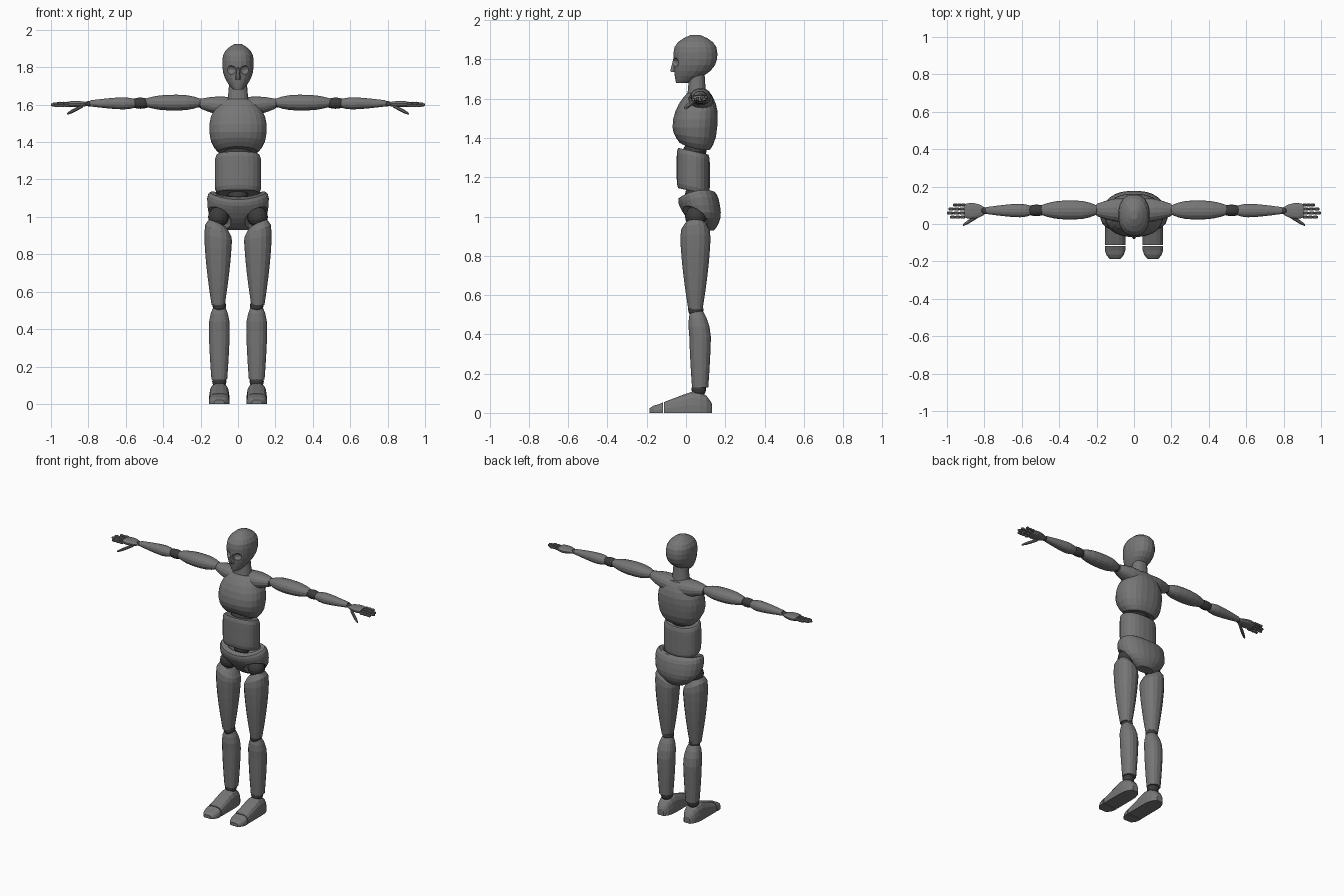
import bpy
import bmesh
from math import cos, sin, pi
from mathutils import Vector

cube = bpy.data.objects.get("Cube")
if cube:
    bpy.data.objects.remove(cube, do_unlink=True)


def material(name, value):
    mat = bpy.data.materials.new(name)
    mat.use_nodes = True
    colour = (value, value, value, 1)
    mat.diffuse_color = colour
    mat.node_tree.nodes["Principled BSDF"].inputs["Base Color"].default_value = colour
    return mat


BODY = material("body grey", 0.18)
JOINT = material("joint dark grey", 0.045)
SIDES = (("left_", 1), ("right_", -1))


def finish(bm, name, mat):
    bmesh.ops.recalc_face_normals(bm, faces=bm.faces[:])
    mesh = bpy.data.meshes.new(name)
    bm.to_mesh(mesh)
    bm.free()
    mesh.materials.append(mat)
    obj = bpy.data.objects.new(name, mesh)
    bpy.context.collection.objects.link(obj)
    return obj


def power(value, exponent):
    return abs(value) ** exponent * (1 if value >= 0 else -1)


def swell(t, peak, ends, sharp):
    """Relative girth: full at the peak, easing down to each end."""
    if t >= peak:
        return 1 - (1 - ends[1]) * ((t - peak) / max(1 - peak, 0.001)) ** sharp[1]
    return 1 - (1 - ends[0]) * ((peak - t) / peak) ** sharp[0]


def oval(name, axis, span, centre, radii, ends, peak=0.5, sharp=(2.4, 2.4),
         rings=9, sides=16, square=0.9, bend=None, mirror=1):
    """Turned part along an axis; centre and radii follow the other two axes."""
    bm = bmesh.new()
    loops = []
    for ring in range(rings + 1):
        t = (1 - cos(pi * ring / rings)) / 2
        along = span[0] + (span[1] - span[0]) * t
        girth = swell(t, peak, ends, sharp)
        loop = []
        for i in range(sides):
            angle = 2 * pi * (i + 0.5) / sides
            a = centre[0] + radii[0] * girth * power(cos(angle), square)
            b = centre[1] + radii[1] * girth * power(sin(angle), square)
            point = Vector({"x": (along, a, b), "y": (a, along, b), "z": (a, b, along)}[axis])
            if bend:
                bend(point)
            point.x *= mirror
            loop.append(bm.verts.new(point))
        loops.append(loop)
    for low, high in zip(loops, loops[1:]):
        for i in range(sides):
            j = (i + 1) % sides
            bm.faces.new((low[i], low[j], high[j], high[i]))
    bm.faces.new(loops[0])
    bm.faces.new(loops[-1])
    return finish(bm, name, BODY)


def pair(name, *args, **options):
    for side, sign in SIDES:
        oval(side + name, *args, mirror=sign, **options)


def ball(name, centre, radii, mat=JOINT):
    bm = bmesh.new()
    bmesh.ops.create_uvsphere(bm, u_segments=16, v_segments=10, radius=1)
    for v in bm.verts:
        v.co = Vector([c + r * k for c, r, k in zip(centre, radii, v.co)])
    return finish(bm, name, mat)


def carve(target, centre, radii, signs):
    """Cut round sockets, mirrored where there are two signs."""
    for sign in signs:
        cutter = ball("socket_cutter", (centre[0] * sign, *centre[1:]), radii, BODY)
        cutter.hide_render = True
        mod = target.modifiers.new("socket", "BOOLEAN")
        mod.object = cutter
        mod.solver = "EXACT"
        bpy.context.view_layer.objects.active = target
        bpy.ops.object.modifier_apply(modifier=mod.name)
        bpy.data.objects.remove(cutter, do_unlink=True)


def ramp(value, start, length):
    return min(1, max(0, (value - start) / length))


# Head: the jaw slides forward under the skull
def jaw_bend(p):
    p.y -= 0.065 * ramp(-p.z, -1.82, 0.14) ** 2.4


head = oval("head", "z", (1.68, 1.925), (0, 0.048), (0.085, 0.113), ends=(0.3, 0.2),
            peak=0.57, sharp=(2.4, 3.2), rings=12, sides=20, bend=jaw_bend)
carve(head, (0.042, -0.066, 1.785), (0.032, 0.03, 0.026), signs=(1, -1))
oval("nose", "z", (1.735, 1.815), (0, -0.05), (0.015, 0.032), ends=(0.9, 0.4),
     peak=0.1, sharp=(1, 1), rings=4, sides=8)
oval("neck", "z", (1.6, 1.76), (0, 0.055), (0.065, 0.055), ends=(1, 0.7),
     peak=0, sharp=(1, 0.5))


# Torso: arched underside on the chest, tilted waist
def chest_bend(p):
    p.z -= ramp(-p.z, -1.45, 0.1) * ((p.y - 0.04) * 0.25 + p.x * p.x * 1.2)
    p.y += 0.02 * ramp(p.z, 1.47, 0.16)


def waist_bend(p):
    p.z -= (p.y - 0.04) * 0.22


oval("chest", "z", (1.36, 1.63), (0, 0.045), (0.155, 0.115), ends=(0.68, 0.5),
     peak=0.41, rings=10, sides=24, square=0.85, bend=chest_bend)
oval("abdomen", "z", (1.127, 1.332), (0, 0.037), (0.124, 0.085), ends=(0.9, 0.9),
     sharp=(9, 9), sides=24, square=0.85, bend=waist_bend)
ball("chest_joint", (0, 0.045, 1.335), (0.075, 0.06, 0.045))
ball("waist_joint", (0, 0.045, 1.115), (0.055, 0.05, 0.04))


# Pelvis: leaning back below, raised hips, dished top and leg sockets
def pelvis_bend(p):
    p.y += (1.07 - p.z) * 0.3
    p.z += ramp(p.z, 1.03, 0.05) * (p.x * p.x + (p.y - 0.06) * 0.18)


pelvis = oval("pelvis", "z", (0.93, 1.11), (0, 0.066), (0.166, 0.102), ends=(0.35, 0.9),
              peak=0.76, rings=10, sides=24, bend=pelvis_bend)
carve(pelvis, (0, 0.055, 1.15), (0.13, 0.085, 0.07), signs=(1,))
carve(pelvis, (0.128, 0.01, 0.96), (0.095, 0.1, 0.095), signs=(1, -1))


# Legs
def thigh_bend(p):
    p.z -= ramp(p.z, 0.85, 0.12) * (0.17 - p.x) * 0.5


def calf_bend(p):
    p.y -= 0.15 * max(0, p.z - 0.4)


pair("thigh", "z", (0.53, 1), (0.106, 0.048), (0.075, 0.078), ends=(0.48, 0.55),
     peak=0.77, sharp=(1.5, 4), rings=10, bend=thigh_bend)
pair("calf", "z", (0.13, 0.52), (0.1, 0.072), (0.057, 0.056), ends=(0.75, 0.55),
     peak=0.7, sharp=(1.5, 2.4), rings=10, bend=calf_bend)


# Feet: flat sole, instep sloping down to a separate toe cap
def foot_bend(p):
    p.z = max(p.z, 0) * min(1, max(0.4, 0.9 + 3.5 * p.y))


pair("foot", "y", (-0.112, 0.133), (0.1, 0), (0.055, 0.11), ends=(1, 0.4),
     peak=0.3, sharp=(1, 6), square=0.6, bend=foot_bend)
pair("toe_cap", "y", (-0.187, -0.118), (0.101, 0), (0.056, 0.11), ends=(0.5, 1),
     peak=1, sharp=(3, 1), rings=5, square=0.6, bend=foot_bend)


# Shoulders and arms
def shoulder_bend(p):
    p.z += 0.11 * p.x


def thumb_bend(p):
    p.y -= 0.6 * (p.x - 0.83)
    p.z -= 0.5 * (p.x - 0.83)


pair("shoulder", "x", (0.02, 0.2), (0.075, 1.583), (0.065, 0.053), ends=(1, 0.5),
     peak=0.3, sharp=(1, 1.6), rings=6, bend=shoulder_bend)
pair("upper_arm", "x", (0.203, 0.495), (0.075, 1.611), (0.052, 0.043), ends=(0.5, 0.5),
     peak=0.45, sharp=(2.6, 2.6))
pair("forearm", "x", (0.548, 0.79), (0.072, 1.607), (0.037, 0.033), ends=(0.65, 0.5),
     peak=0.3, sharp=(2.4, 1.3))

# Ball joints of the limbs
for joint, centre, radii in (
        ("hip", (0.105, 0.05, 1), (0.055, 0.055, 0.055)),
        ("knee", (0.1, 0.05, 0.525), (0.036, 0.039, 0.04)),
        ("ankle", (0.1, 0.065, 0.12), (0.038, 0.037, 0.04)),
        ("shoulder", (0.2, 0.075, 1.608), (0.03, 0.027, 0.025)),
        ("elbow", (0.522, 0.073, 1.608), (0.06, 0.031, 0.03)),
        ("wrist", (0.795, 0.071, 1.605), (0.03, 0.018, 0.014))):
    for side, sign in SIDES:
        ball(side + joint + "_joint", (centre[0] * sign, *centre[1:]), radii)

# Hands: each finger is a row of three short segments
pair("palm", "x", (0.797, 0.907), (0.07, 1.603), (0.043, 0.017), ends=(0.4, 0.8),
     peak=0.7, rings=6, square=0.8)
pair("thumb", "x", (0.83, 0.915), (0.045, 1.593), (0.012, 0.011), ends=(0.8, 0.45),
     rings=5, sides=8, bend=thumb_bend)
for i, (finger, reach) in enumerate(
        (("index", 0.08), ("middle", 0.097), ("ring", 0.09), ("little", 0.065))):
    place = (0.037 + i * 0.0215, 1.595 + i * 0.004)
    for j, segment in enumerate(("base", "middle", "tip")):
        start = 0.903 + reach * j / 3
        pair(finger + "_finger_" + segment, "x", (start, start + reach / 3), place,
             (0.0095, 0.0095), ends=(0.7, 0.6), rings=4, sides=8)
